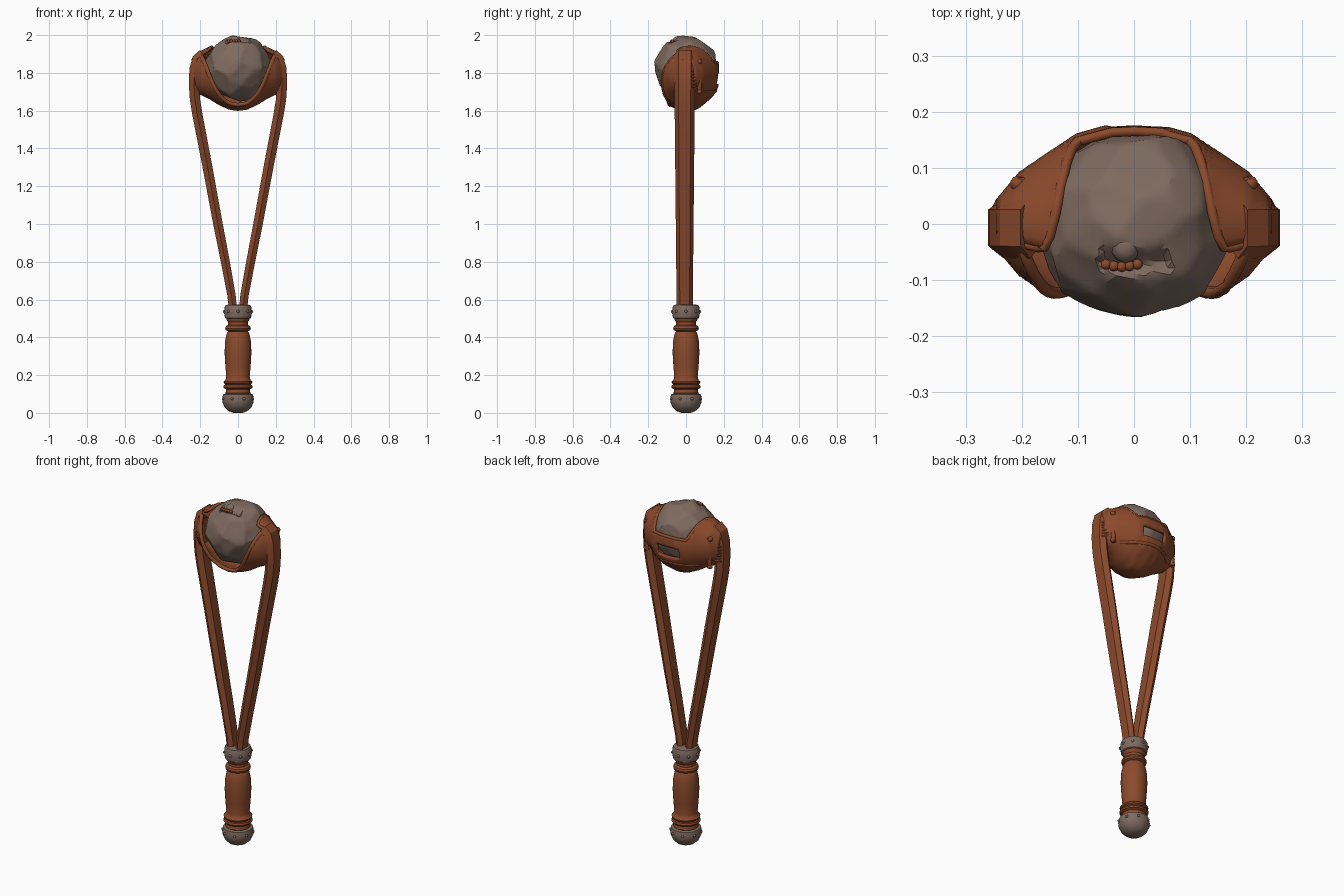
import bpy, bmesh, math, random
from mathutils import Vector, noise

if "Cube" in bpy.data.objects:
    bpy.data.objects.remove(bpy.data.objects["Cube"])

random.seed(4)


def material(name, col):
    m = bpy.data.materials.new(name)
    m.diffuse_color = (*col, 1)
    m.use_nodes = True
    m.node_tree.nodes["Principled BSDF"].inputs["Base Color"].default_value = m.diffuse_color
    return m


LEATHER = material("brown leather", (0.26, 0.068, 0.025))
STONE = material("grey brown stone", (0.21, 0.145, 0.115))


def finish(name, bm, mat, angle=35):
    bmesh.ops.recalc_face_normals(bm, faces=bm.faces)
    me = bpy.data.meshes.new(name)
    bm.to_mesh(me)
    bm.free()
    me.materials.append(mat)
    ob = bpy.data.objects.new(name, me)
    bpy.context.collection.objects.link(ob)
    bpy.ops.object.select_all(action='DESELECT')
    ob.select_set(True)
    bpy.context.view_layer.objects.active = ob
    bpy.ops.object.shade_smooth_by_angle(angle=math.radians(angle))
    return ob


def interp(x, table, col):
    for a, b in zip(table, table[1:]):
        if x <= b[0]:
            t = (x - a[0]) / (b[0] - a[0])
            return a[col] + (b[col] - a[col]) * t
    return table[-1][col]


def smooth(a, b, x):
    t = min(1, max(0, (x - a) / (b - a)))
    return t * t * (3 - 2 * t)


def loft(bm, rings):
    """Skin closed rings of points and cap both ends."""
    rows = [[bm.verts.new(p) for p in r] for r in rings]
    n = len(rows[0])
    for a, b in zip(rows, rows[1:]):
        for k in range(n):
            bm.faces.new((a[k], a[(k + 1) % n], b[(k + 1) % n], b[k]))
    bm.faces.new(rows[0])
    bm.faces.new(rows[-1])


def lathe(name, profile, mat, n=28):
    bm = bmesh.new()
    loft(bm, [[(r * math.cos(math.tau * k / n), r * math.sin(math.tau * k / n), z)
               for k in range(n)] for r, z in profile])
    return finish(name, bm, mat)


def tube(bm, pts, r, n=8):
    rings = []
    for i, p in enumerate(pts):
        d = (pts[min(i + 1, len(pts) - 1)] - pts[max(i - 1, 0)]).normalized()
        u = d.cross(Vector((0.2, 0.3, 1))).normalized()
        v = d.cross(u)
        rings.append([p + r * (u * math.cos(math.tau * k / n) + v * math.sin(math.tau * k / n))
                      for k in range(n)])
    loft(bm, rings)


def ball(bm, p, r, scale=(1, 1, 1)):
    vs = bmesh.ops.create_icosphere(bm, subdivisions=2, radius=r)['verts']
    for v in vs:
        v.co = Vector(p) + Vector(v.co[k] * scale[k] for k in range(3))


# Handle: pommel, turned grip with raised rings, collar
lathe("pommel", [(0.025, 0), (0.05, 0.01), (0.07, 0.028), (0.082, 0.055), (0.084, 0.075),
                 (0.079, 0.098), (0.06, 0.104)], STONE)
lathe("grip", [(0.06, 0.095), (0.066, 0.105), (0.062, 0.124), (0.074, 0.13), (0.078, 0.138),
               (0.074, 0.147), (0.066, 0.15), (0.075, 0.157), (0.076, 0.165), (0.066, 0.174),
               (0.062, 0.19), (0.067, 0.25), (0.071, 0.32), (0.068, 0.38), (0.06, 0.42),
               (0.053, 0.432), (0.065, 0.438), (0.068, 0.448), (0.064, 0.459), (0.053, 0.466),
               (0.052, 0.48), (0.062, 0.495), (0.062, 0.51)], LEATHER)
lathe("collar", [(0.058, 0.496), (0.069, 0.503), (0.074, 0.53), (0.072, 0.555),
                 (0.066, 0.57), (0.05, 0.574)], STONE)
bm = bmesh.new()
for r, z in ((0.083, 0.075), (0.073, 0.537)):
    for k in range(8):
        a = math.tau * (k + 0.5 + (z > 0.3) * 0.5) / 8
        ball(bm, (r * math.cos(a), r * math.sin(a), z), 0.008)
finish("rivets", bm, STONE)

# Fork straps: six sided section swept from collar to pouch
path = [(0.027, 0.55), (0.034, 0.62), (0.067, 0.8), (0.106, 1.0), (0.165, 1.32), (0.215, 1.58),
        (0.228, 1.66), (0.233, 1.74), (0.23, 1.82), (0.215, 1.875), (0.185, 1.898)]
for side, label in ((-1, "left"), (1, "right")):
    rings = []
    for i, (x, z) in enumerate(path):
        a, b = path[max(i - 1, 0)], path[min(i + 1, len(path) - 1)]
        d = Vector((b[0] - a[0], b[1] - a[1])).normalized()
        w = interp(z, [(0.5, 0.021), (1.0, 0.025), (2.0, 0.028)], 1)
        h = interp(z, [(0.5, 0.042), (1.6, 0.053), (2.0, 0.055)], 1)
        sec = [(w, -0.6 * h), (w, 0.6 * h), (0, h), (-w, 0.6 * h), (-w, -0.6 * h), (0, -h)]
        rings.append([(side * (x + s * d.y), q - 0.007, z - s * d.x) for s, q in sec])
    bm = bmesh.new()
    loft(bm, rings)
    finish(label + "_strap", bm, LEATHER, 25)

# Boulder: ball chipped by many planes, with a furrow near the top
bm = bmesh.new()
bmesh.ops.create_icosphere(bm, subdivisions=5, radius=0.184)
planes = []
for i in range(75):
    zz = 1 - 2 * (i + 0.5) / 75
    a = i * 2.39996 + random.uniform(-0.35, 0.35)
    s = math.sqrt(1 - zz * zz)
    planes.append((Vector((s * math.cos(a), s * math.sin(a), zz)), random.uniform(0.162, 0.176)))
for v in bm.verts:
    for nrm, d in planes:
        over = v.co.dot(nrm) - d
        if over > 0:
            v.co -= nrm * over
    v.co.y *= 0.96
    v.co += v.co.normalized() * 0.004 * noise.noise(v.co * 14)
    if v.co.z > 0.05:
        curve = -0.07 + 2.5 * v.co.x ** 2
        v.co.z -= 0.022 * math.exp(-((v.co.y - curve) / 0.018) ** 2) * smooth(0.15, 0.06, abs(v.co.x)) \
            if abs(v.co.x) < 0.06 else 0
    v.co.z += 1.827
finish("boulder", bm, STONE, 25)
bm = bmesh.new()
ball(bm, (-0.015, -0.04, 1.972), 0.03, (0.9, 1, 0.8))
finish("boulder_nub", bm, STONE)
bm = bmesh.new()
for k in range(5):
    ball(bm, (-0.05 + k * 0.014, -0.072 - 0.004 * math.sin(k * 0.8), 1.967), 0.0095)
finish("boulder_beads", bm, LEATHER)

# Pouch: shell around the boulder, rising into flaps at both ends
SHELL = [(0, 0.172, 0.188, 1.795), (0.05, 0.169, 0.182, 1.796), (0.1, 0.155, 0.163, 1.80),
         (0.15, 0.122, 0.132, 1.80), (0.2, 0.088, 0.108, 1.80), (0.24, 0.04, 0.07, 1.80)]


def front_angle(x):
    return -30 - 125 * min(1, abs(x) / 0.2) ** 3


def back_angle(x):
    return 108 + 95 * smooth(0.1, 0.165, abs(x))


def shell_point(x, deg):
    a = math.radians(deg)
    ry, rz, zc = (interp(abs(x), SHELL, c) for c in (1, 2, 3))
    fold = 1 + 0.018 * math.sin(a * 7 + 25 * x * x * 4) * smooth(0.2, 0.05, abs(x)) \
        if abs(x) < 0.05 else 1
    return Vector((x, ry * fold * math.sin(a), zc - rz * fold * math.cos(a)))


NX, NA = 48, 32
xs = [-0.24 + 0.48 * i / NX for i in range(NX + 1)]
bm = bmesh.new()
grid = [[bm.verts.new(shell_point(x, front_angle(x) + (back_angle(x) - front_angle(x)) * j / NA))
         for j in range(NA + 1)] for x in xs]
for i in range(NX):
    for j in range(NA):
        f = bm.faces.new((grid[i][j], grid[i + 1][j], grid[i + 1][j + 1], grid[i][j + 1]))
        c = f.calc_center_median()
        # opening at the back
        if c.y > 0.05 and abs(c.x) < 0.065 and 1.74 < c.z < 1.80:
            bm.faces.remove(f)
pouch = finish("pouch", bm, LEATHER, 50)
mod = pouch.modifiers.new("thickness", 'SOLIDIFY')
mod.thickness = 0.014
mod.offset = 0

# Rolled hems and a fold under the back opening
bm = bmesh.new()
tube(bm, [shell_point(x, front_angle(x)) for x in xs[2:-2]], 0.011)
tube(bm, [shell_point(x, back_angle(x)) for x in xs[4:-4]], 0.009)
tube(bm, [shell_point(x, 62 - 900 * x * x) for x in xs[8:-8]], 0.011)
finish("pouch_hems", bm, LEATHER, 50)

# Side lacing: stacked stitches, a seam cord and knots
for side, label in ((-1, "left"), (1, "right")):
    bm = bmesh.new()
    for k in range(9):
        z = 1.725 + k * 0.017
        x = 0.247 - 0.02 * smooth(1.8, 1.88, z)
        tube(bm, [Vector((side * (x - 0.025 * abs(t) ** 2), 0.026 + 0.026 * t, z + 0.006 * t))
                  for t in (-1, -0.5, 0, 0.5, 1)], 0.0075, 6)
    tube(bm, [Vector((side * (0.205 - 0.5 * (z - 1.78) ** 2), 0.072, z))
              for z in (1.69, 1.73, 1.78, 1.83, 1.87)], 0.012)
    for z in (1.7, 1.86):
        ball(bm, (side * 0.207, 0.072, z), 0.014)
    finish(label + "_lacing", bm, LEATHER, 50)
